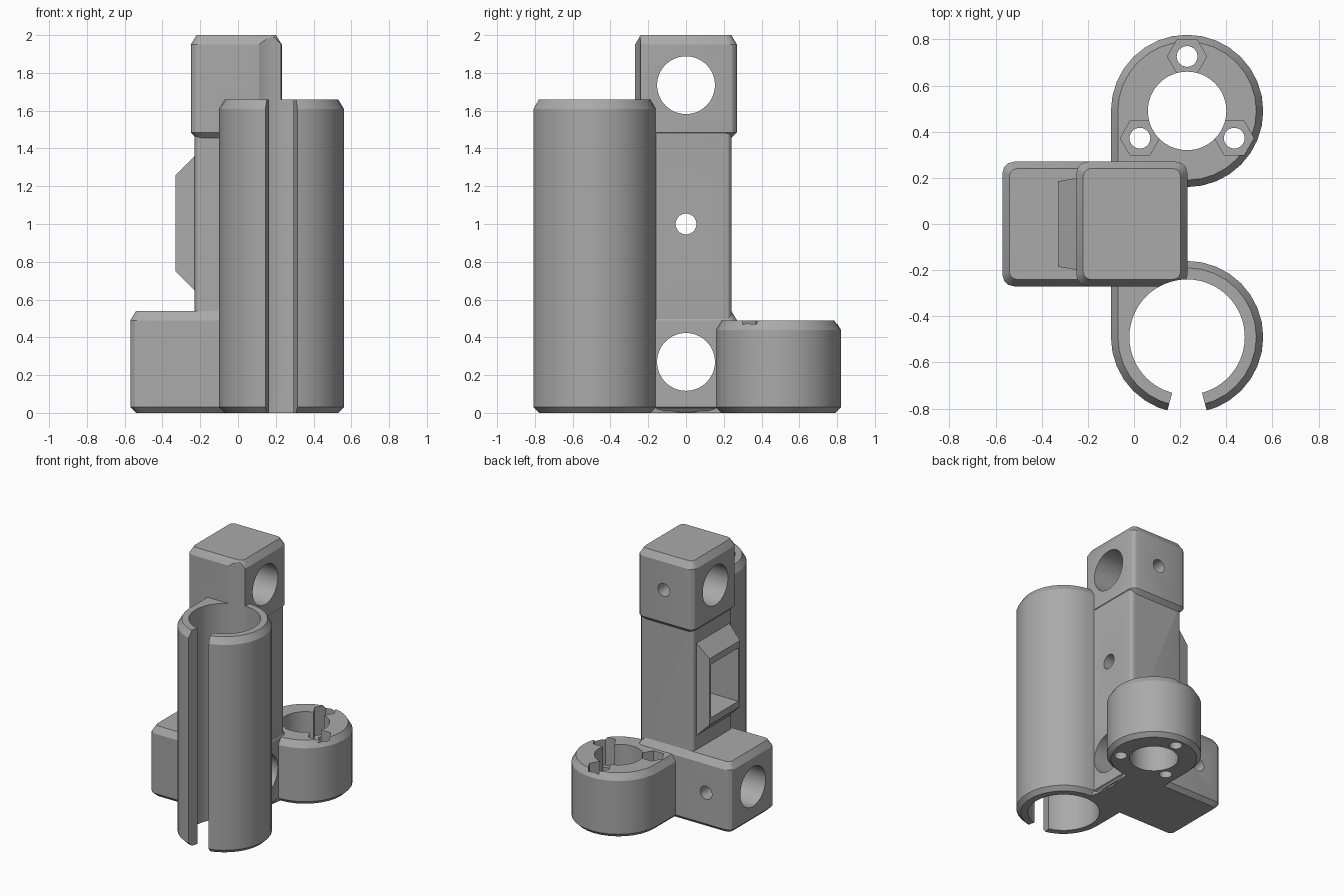
import bpy, bmesh
from math import cos, sin, pi, radians
from mathutils import Matrix

if "Cube" in bpy.data.objects:
    bpy.data.objects.remove(bpy.data.objects["Cube"])

grey = bpy.data.materials.new("plain grey")
grey.use_nodes = True
COLOUR = (0.4, 0.4, 0.4, 1)
grey.diffuse_color = COLOUR
grey.node_tree.nodes["Principled BSDF"].inputs["Base Color"].default_value = COLOUR

RING_X, RING_Y, RING_R = 0.23, 0.49, 0.33


def loft(name, loops, matrix=Matrix()):
    """Solid through a stack of equal-length loops of 3D points."""
    bm = bmesh.new()
    rings = [[bm.verts.new(p) for p in loop] for loop in loops]
    for a, b in zip(rings, rings[1:]):
        for i in range(len(a)):
            j = (i + 1) % len(a)
            bm.faces.new((a[i], a[j], b[j], b[i]))
    bm.faces.new(rings[0])
    bm.faces.new(rings[-1])
    bmesh.ops.transform(bm, matrix=matrix, verts=bm.verts)
    bmesh.ops.recalc_face_normals(bm, faces=bm.faces)
    mesh = bpy.data.meshes.new(name)
    bm.to_mesh(mesh)
    bm.free()
    mesh.materials.append(grey)
    ob = bpy.data.objects.new(name, mesh)
    bpy.context.collection.objects.link(ob)
    return ob


def chamfered(name, outline, z0, z1, inset=0.03, rise=0.05):
    """Upright solid with chamfered ends; outline(inset) gives 2D points."""
    stack = [(z0, inset), (z0 + rise * 0.6, 0), (z1 - rise, 0), (z1, inset)]
    return loft(name, [[(x, y, z) for x, y in outline(c)] for z, c in stack])


def block(name, x0, x1, half_y, z0, z1, radius=0.05, **kw):
    """Block with rounded upright edges."""
    def outline(c):
        r = radius - c * 0.6
        pts = []
        for k, (sx, sy) in enumerate([(1, 1), (0, 1), (0, 0), (1, 0)]):
            cx = x1 - c - r if sx else x0 + c + r
            cy = (half_y - c - r) * (1 if sy else -1)
            for s in range(4):
                a = k * pi / 2 + s * pi / 6
                pts.append((cx + r * cos(a), cy + r * sin(a)))
        return pts
    return chamfered(name, outline, z0, z1, **kw)


def lobe(name, side, height):
    """Round boss that runs straight into the column at y = 0."""
    def outline(c):
        r = RING_R - c
        arc = [radians(180 + 270 * i / 24) for i in range(25)]
        pts = [(RING_X + r * cos(a), -RING_Y + r * sin(a)) for a in arc]
        pts += [(0.2, 0), (RING_X - r, 0)]
        return [(x, -side * y) for x, y in pts]
    return chamfered(name, outline, 0, height)


def rod(name, radius, z0, z1, matrix=Matrix(), sides=64):
    ring = [(radius * cos(2 * pi * i / sides), radius * sin(2 * pi * i / sides))
            for i in range(sides)]
    return loft(name, [[(x, y, z) for x, y in ring] for z in (z0, z1)], matrix)


def rect(x, half_y, z0, z1):
    return [(x, -half_y, z0), (x, half_y, z0), (x, half_y, z1), (x, -half_y, z1)]


def combine(target, other, operation):
    mod = target.modifiers.new("join", 'BOOLEAN')
    mod.object, mod.operation, mod.solver = other, operation, 'EXACT'
    bpy.context.view_layer.objects.active = target
    bpy.ops.object.modifier_apply(modifier=mod.name)
    bpy.data.objects.remove(other)


# Column with its head, foot, two bosses and the side socket
bracket = block("bracket", -0.23, 0.228, 0.24, 0.01, 1.9, radius=0.03,
                inset=0.01, rise=0.02)
solids = [
    block("head", -0.25, 0.232, 0.27, 1.455, 2.0),
    block("foot", -0.57, 0.232, 0.27, 0, 0.54),
    lobe("tube", -1, 1.66),
    lobe("nut_boss", 1, 0.49),
    loft("socket", [rect(-0.15, 0.215, 0.57, 1.44), rect(-0.33, 0.185, 0.75, 1.26)]),
]
for part in solids:
    combine(bracket, part, 'UNION')

along_x = Matrix.Rotation(pi / 2, 4, 'Y')
along_y = Matrix.Rotation(-pi / 2, 4, 'X')
tube_at = Matrix.Translation((RING_X, -RING_Y, 0))
boss_at = Matrix.Translation((RING_X, RING_Y, 0))

# Tube bore, radial slit and the socket pocket
cutters = [
    rod("tube_bore", 0.25, -0.1, 2.1, tube_at),
    loft("slit", [[(0, 0, z), (-0.134, -0.5, z), (0.134, -0.5, z)]
                  for z in (-0.1, 2.1)], tube_at),
    loft("pocket", [rect(-0.4, 0.165, 0.8, 1.21), rect(0, 0.165, 0.8, 1.21)]),
    rod("boss_bore", 0.17, -0.1, 0.6, boss_at),
]

# Cross holes for rods and the middle screw
for z, r in ((0.27, 0.153), (1.735, 0.153), (1.0, 0.055)):
    cutters.append(rod("cross_hole", r, -1, 1, Matrix.Translation((0, 0, z)) @ along_x))

# Set screw holes in the back of head and foot
for x, z in ((0, 1.735), (-0.36, 0.27)):
    cutters.append(rod("set_screw_hole", 0.05, 0, 0.5,
                       Matrix.Translation((x, 0, z)) @ along_y, 32))

# Three screw holes with hexagonal nut pockets
for angle in (90, 210, 330):
    a = radians(angle)
    at = boss_at @ Matrix.Translation((0.236 * cos(a), 0.236 * sin(a), 0))
    cutters.append(rod("screw_hole", 0.045, -0.1, 0.6, at, 32))
    cutters.append(rod("nut_pocket", 0.085, 0.27, 0.6, at, 6))

for cutter in cutters:
    combine(bracket, cutter, 'DIFFERENCE')

bpy.ops.object.select_all(action='DESELECT')
bracket.select_set(True)
bpy.context.view_layer.objects.active = bracket
bpy.ops.object.shade_smooth_by_angle(angle=radians(25))
